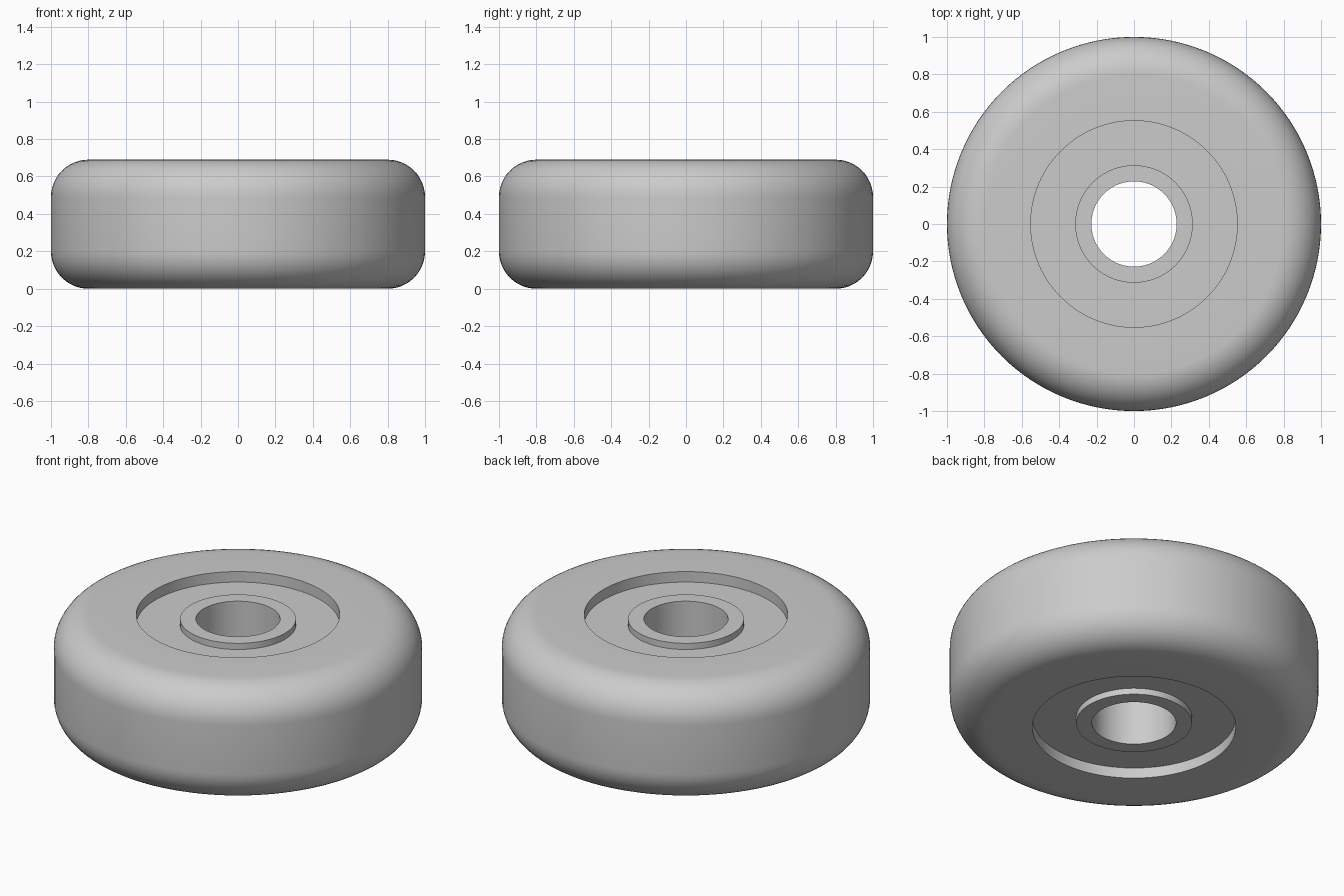
import bpy, bmesh, math

if "Cube" in bpy.data.objects:
    bpy.data.objects.remove(bpy.data.objects["Cube"])

HEIGHT = 0.69
MID = HEIGHT / 2
FILLET = 0.2
SEGMENTS = 128
ARC_STEPS = 12

# Upper half of the cross-section as (radius, height above mid-plane):
# bore, hub boss, ring recess, flat rim
upper = [
    (0.228, MID - 0.026),
    (0.314, MID - 0.026),
    (0.314, MID - 0.063),
    (0.552, MID - 0.063),
    (0.552, MID),
]
# Rounded shoulder down to the tread
for i in range(ARC_STEPS + 1):
    a = math.radians(90) * (1 - i / ARC_STEPS)
    upper.append((1 - FILLET + FILLET * math.cos(a),
                  MID - FILLET + FILLET * math.sin(a)))

# Mirror for the lower half and close the loop
profile = upper + [(r, -h) for r, h in reversed(upper)]

# Revolve the section into the wheel
bm = bmesh.new()
verts = [bm.verts.new((r, 0, MID + h)) for r, h in profile]
edges = [bm.edges.new((v, verts[(i + 1) % len(verts)])) for i, v in enumerate(verts)]
bmesh.ops.spin(bm, geom=verts + edges, cent=(0, 0, 0), axis=(0, 0, 1),
               angle=math.tau, steps=SEGMENTS, use_merge=True)
bmesh.ops.remove_doubles(bm, verts=bm.verts[:], dist=1e-4)
bmesh.ops.recalc_face_normals(bm, faces=bm.faces[:])

mesh = bpy.data.meshes.new("roller_wheel")
bm.to_mesh(mesh)
bm.free()
wheel = bpy.data.objects.new("roller_wheel", mesh)
bpy.context.collection.objects.link(wheel)

# Single grey finish
grey = bpy.data.materials.new("light_grey")
grey.diffuse_color = (0.6, 0.6, 0.6, 1)
grey.use_nodes = True
grey.node_tree.nodes["Principled BSDF"].inputs["Base Color"].default_value = grey.diffuse_color
mesh.materials.append(grey)

# Smooth curves, crisp recess and bore edges
bpy.context.view_layer.objects.active = wheel
wheel.select_set(True)
bpy.ops.object.shade_smooth_by_angle(angle=math.radians(30))
